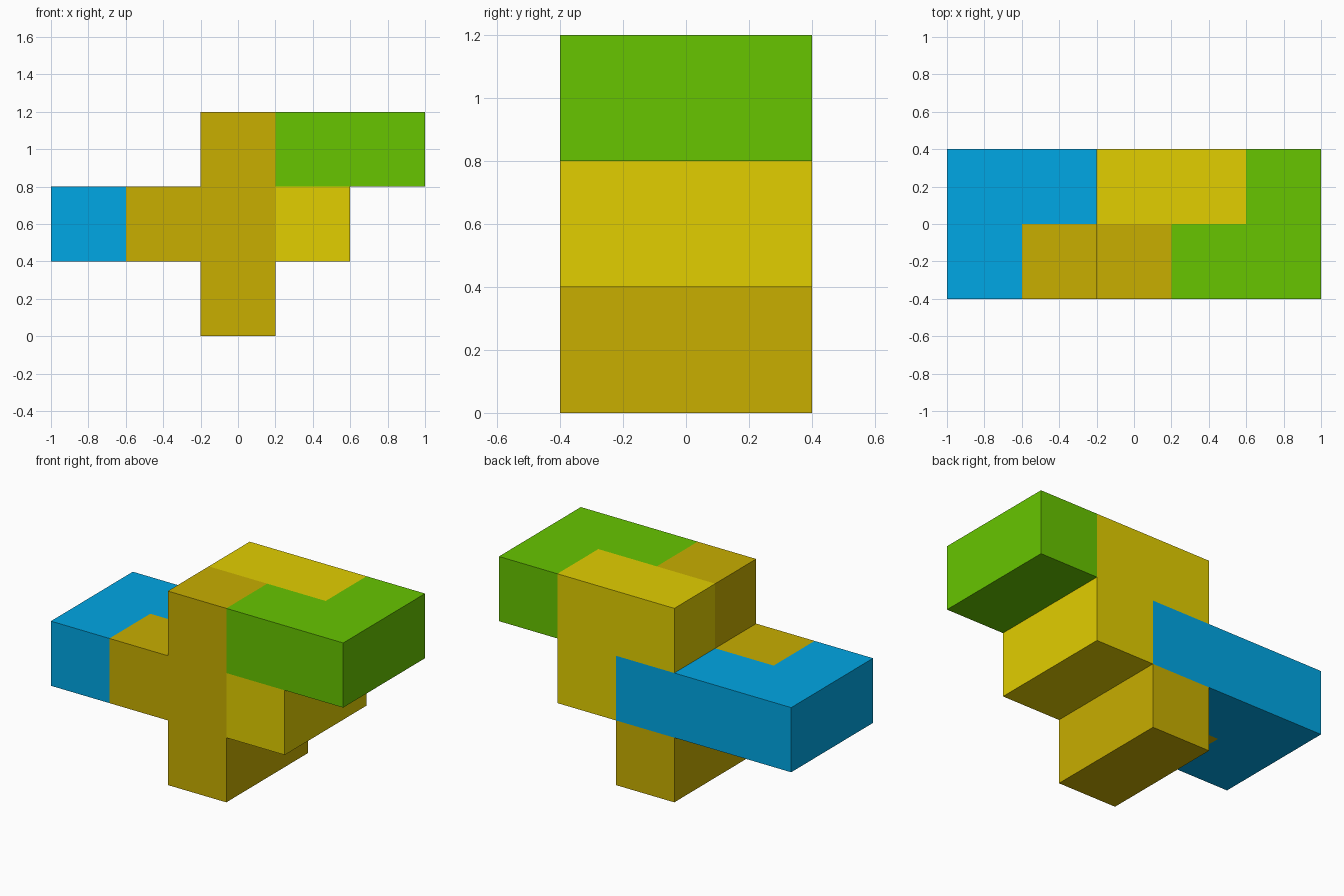
import bpy
import bmesh
from mathutils import Vector

if "Cube" in bpy.data.objects:
    bpy.data.objects.remove(bpy.data.objects["Cube"])

S = 0.4  # edge length of one grid cell


def make_material(name, rgb):
    mat = bpy.data.materials.new(name)
    mat.diffuse_color = (*rgb, 1.0)
    mat.use_nodes = True
    mat.node_tree.nodes["Principled BSDF"].inputs["Base Color"].default_value = mat.diffuse_color
    return mat


def cell_centre(cell):
    x, y, z = cell
    return Vector((x * S, (y - 0.5) * S, (z + 0.5) * S))


def make_piece(name, cells, mat):
    """One solid block piece: only the outer cell faces, merged into flat sides."""
    bm = bmesh.new()
    for cell in cells:
        for axis in range(3):
            for sign in (-1, 1):
                n = Vector((0, 0, 0))
                n[axis] = sign
                if tuple(int(c + d) for c, d in zip(cell, n)) in cells:
                    continue
                u, v = Vector((0, 0, 0)), Vector((0, 0, 0))
                u[(axis + 1) % 3] = 1
                v[(axis + 2) % 3] = sign
                mid = cell_centre(cell) + n * S / 2
                corners = [mid + (u * a + v * b) * S / 2
                           for a, b in ((-1, -1), (1, -1), (1, 1), (-1, 1))]
                bm.faces.new([bm.verts.new(c) for c in corners])
    bmesh.ops.remove_doubles(bm, verts=bm.verts[:], dist=0.001)
    bmesh.ops.dissolve_limit(bm, angle_limit=0.01, verts=bm.verts[:], edges=bm.edges[:])
    mesh = bpy.data.meshes.new(name)
    bm.to_mesh(mesh)
    bm.free()
    mesh.materials.append(mat)
    obj = bpy.data.objects.new(name, mesh)
    bpy.context.collection.objects.link(obj)


# Cells are (column, front 0 / back 1, layer)
# Central post with foot and side arm
make_piece("post_piece",
           {(0, 0, 0), (0, 1, 0), (0, 0, 1), (-1, 0, 1), (0, 0, 2)},
           make_material("mustard", (0.58, 0.425, 0.0)))

# L-shaped arm reaching left
make_piece("left_arm_piece",
           {(-2, 0, 1), (-2, 1, 1), (-1, 1, 1), (0, 1, 1)},
           make_material("blue", (0.0, 0.385, 0.78)))

# Stepped piece linking middle and top layers
make_piece("step_piece",
           {(1, 0, 1), (1, 1, 1), (1, 1, 2), (0, 1, 2)},
           make_material("yellow", (0.76, 0.62, 0.0)))

# L-shaped top corner on the right
make_piece("top_corner_piece",
           {(1, 0, 2), (2, 0, 2), (2, 1, 2)},
           make_material("green", (0.135, 0.56, 0.0)))
